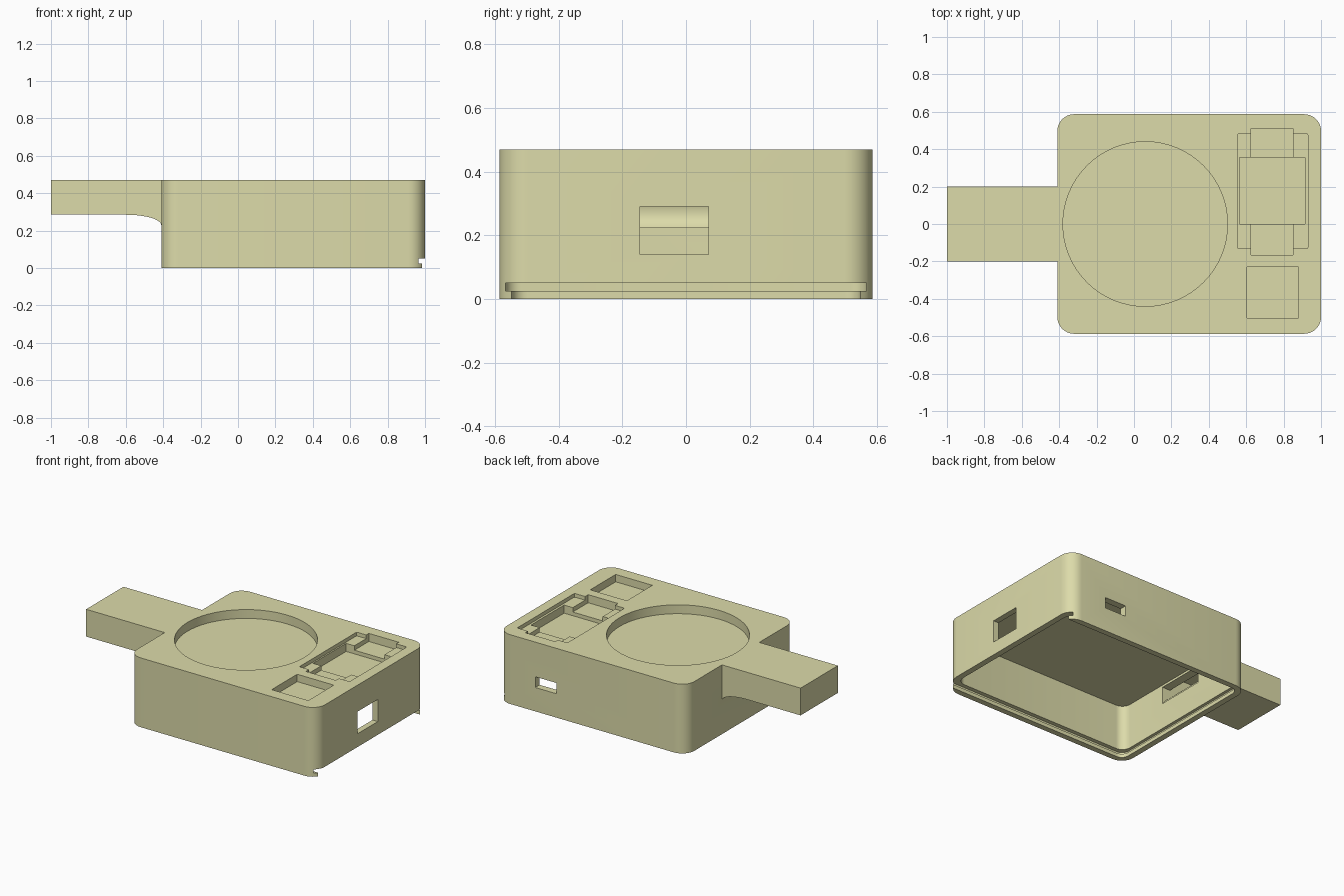
import bpy, bmesh, math

if "Cube" in bpy.data.objects:
    bpy.data.objects.remove(bpy.data.objects["Cube"])


def prism(name, pts, lo, hi, axis="z"):
    """Extrude a 2D outline along z (points are x,y) or y (points are x,z)."""
    bm = bmesh.new()
    put = (lambda p, h: (p[0], p[1], h)) if axis == "z" else (lambda p, h: (p[0], h, p[1]))
    a = [bm.verts.new(put(p, lo)) for p in pts]
    b = [bm.verts.new(put(p, hi)) for p in pts]
    bm.faces.new(a)
    bm.faces.new(b[::-1])
    n = len(pts)
    for i in range(n):
        bm.faces.new((a[i], b[i], b[(i + 1) % n], a[(i + 1) % n]))
    bmesh.ops.recalc_face_normals(bm, faces=bm.faces)
    me = bpy.data.meshes.new(name)
    bm.to_mesh(me)
    bm.free()
    ob = bpy.data.objects.new(name, me)
    bpy.context.collection.objects.link(ob)
    return ob


def rounded(x0, x1, y0, y1, r=0.0, seg=8):
    """Rectangle outline with rounded corners."""
    if r == 0:
        return [(x0, y0), (x1, y0), (x1, y1), (x0, y1)]
    centres = [(x1 - r, y1 - r), (x0 + r, y1 - r), (x0 + r, y0 + r), (x1 - r, y0 + r)]
    return [(cx + r * math.cos(math.pi / 2 * (q + i / seg)),
             cy + r * math.sin(math.pi / 2 * (q + i / seg)))
            for q, (cx, cy) in enumerate(centres) for i in range(seg + 1)]


def flare(rx, rz, z, n=10):
    """Quarter ellipse sweeping from the handle underside down to the case."""
    return [(-0.6 + rx * math.sin(math.pi / 2 * i / n), z + rz * math.cos(math.pi / 2 * i / n))
            for i in range(n + 1)]


def combine(target, tool, op):
    m = target.modifiers.new(op, "BOOLEAN")
    m.operation, m.object, m.solver = op, tool, "EXACT"
    bpy.context.view_layer.objects.active = target
    bpy.ops.object.modifier_apply(modifier=m.name)
    bpy.data.objects.remove(tool)


TOP = 0.47

# Outer case with rounded vertical corners
case = prism("sensor_case", rounded(-0.41, 1.0, -0.587, 0.587, 0.09), 0, TOP)

# Handle with flared underside
handle = prism("handle", [(-0.39, TOP), (-1, TOP), (-1, 0.285)] + flare(0.19, 0.055, 0.23)
               + [(-0.39, 0.23)], -0.2, 0.2, "y")
combine(case, handle, "UNION")

cutters = [
    # Main cavity, open below
    prism("cavity", rounded(-0.37, 0.96, -0.54, 0.54, 0.06), 0.015, 0.355),
    # Sliding lid groove, open towards +x
    prism("lid_groove", rounded(-0.39, 1.2, -0.568, 0.568, 0.05), 0.025, 0.05),
    prism("lid_opening", rounded(-0.37, 1.2, -0.548, 0.548, 0.05), -0.1, 0.03),
    # Hollow handle channel
    prism("handle_channel", [(-0.43, 0.44), (-0.97, 0.44), (-0.97, 0.31)]
          + flare(0.22, 0.085, 0.225) + [(-0.34, 0.225), (-0.34, 0.34), (-0.43, 0.34)],
          -0.17, 0.17, "y"),
    # Round recess on top
    prism("round_recess", [(0.06 + 0.44 * math.cos(math.tau * i / 64),
                            0.44 * math.sin(math.tau * i / 64)) for i in range(64)], 0.41, 0.6),
    # Stepped display recess
    prism("display_rim", rounded(0.553, 0.93, -0.132, 0.482, 0.008, 2), TOP - 0.025, 0.6),
    prism("display_tabs", rounded(0.625, 0.85, -0.165, 0.51), TOP - 0.055, 0.61),
    prism("display_window", rounded(0.563, 0.915, 0, 0.355), TOP - 0.08, 0.62),
    # Small square recess
    prism("square_recess", rounded(0.605, 0.88, -0.503, -0.23), TOP - 0.05, 0.6),
    # Port holes in the right and back walls
    prism("right_port", rounded(0.9, 1.1, -0.145, 0.07), 0.14, 0.29),
    prism("back_port", rounded(0.56, 0.72, 0.5, 0.7), 0.162, 0.235),
]
for c in cutters:
    combine(case, c, "DIFFERENCE")

# Smooth curves, crisp edges, khaki plastic
case.select_set(True)
bpy.context.view_layer.objects.active = case
bpy.ops.object.shade_smooth_by_angle(angle=math.radians(30))
mat = bpy.data.materials.new("khaki_plastic")
mat.diffuse_color = (0.72, 0.71, 0.40, 1)
mat.use_nodes = True
mat.node_tree.nodes["Principled BSDF"].inputs["Base Color"].default_value = mat.diffuse_color
case.data.materials.clear()
case.data.materials.append(mat)
